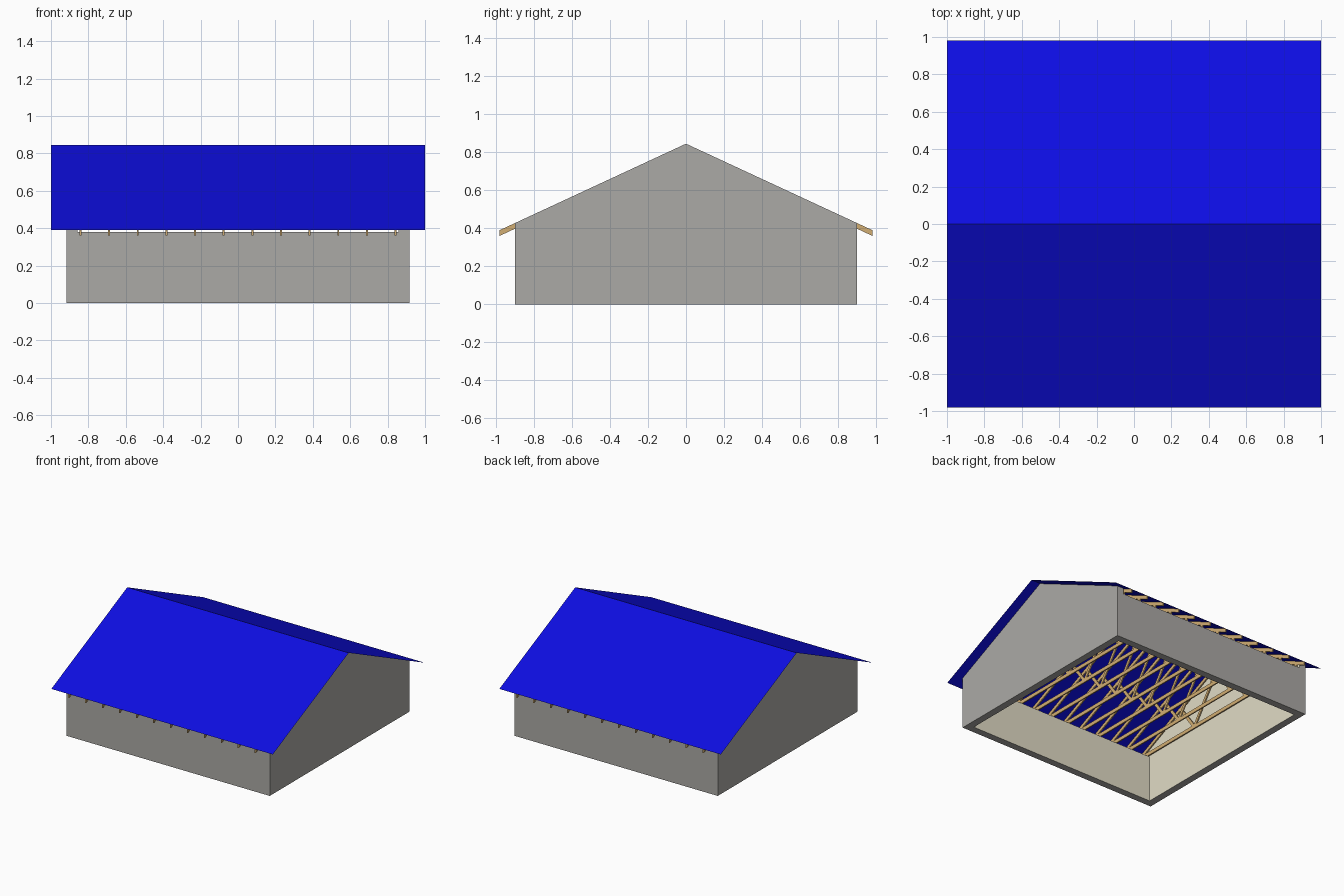
import bpy, bmesh
from mathutils import Vector

if "Cube" in bpy.data.objects:
    bpy.data.objects.remove(bpy.data.objects["Cube"])

# Main dimensions
WX, WY, WT = 0.917, 0.90, 0.059      # outer half sizes and wall thickness
RIDGE, SLOPE = 0.845, 0.464          # roof line
EAVE_Y, ROOF_X = 0.98, 1.0
PLATE_Z = 0.38                       # top of the low walls
TRUSS_W, DEPTH = 0.010, 0.030


def roof_z(y):
    return RIDGE - SLOPE * abs(y)


def material(name, rgb):
    m = bpy.data.materials.new(name)
    m.diffuse_color = (*rgb, 1)
    m.use_nodes = True
    m.node_tree.nodes["Principled BSDF"].inputs["Base Color"].default_value = m.diffuse_color
    return m


GREY = material("grey_wall", (0.41, 0.40, 0.38))
CREAM = material("cream_interior", (0.75, 0.71, 0.56))
BLUE = material("blue_roof", (0.004, 0.004, 0.75))
WOOD = material("timber", (0.64, 0.42, 0.17))


def extrude_x(bm, profile, x0, x1):
    """Prism from a (y, z) outline, running from x0 to x1."""
    face = bm.faces.new([bm.verts.new((x0, y, z)) for y, z in profile])
    res = bmesh.ops.extrude_face_region(bm, geom=[face])
    verts = [g for g in res["geom"] if isinstance(g, bmesh.types.BMVert)]
    bmesh.ops.translate(bm, verts=verts, vec=(x1 - x0, 0, 0))


def finish(bm, name, *mats):
    bmesh.ops.recalc_face_normals(bm, faces=bm.faces)
    me = bpy.data.meshes.new(name)
    bm.to_mesh(me)
    bm.free()
    for m in mats:
        me.materials.append(m)
    ob = bpy.data.objects.new(name, me)
    bpy.context.collection.objects.link(ob)
    return ob


def paint_inside(ob):
    """Vertical faces that look towards the centre are cream."""
    for p in ob.data.polygons:
        n, c = p.normal, p.center
        if abs(n.z) < 0.1 and n.x * c.x + n.y * c.y < -0.1:
            p.material_index = 1


# Gable walls
gable = [(-WY, 0), (WY, 0), (WY, roof_z(WY)), (0, RIDGE), (-WY, roof_z(WY))]
for side, s in (("left", -1), ("right", 1)):
    bm = bmesh.new()
    extrude_x(bm, gable, s * (WX - WT), s * WX)
    paint_inside(finish(bm, side + "_gable_wall", GREY, CREAM))

# Low walls under the eaves
for side, s in (("front", -1), ("back", 1)):
    bm = bmesh.new()
    a, b = s * (WY - WT), s * WY
    extrude_x(bm, [(a, 0), (b, 0), (b, PLATE_Z), (a, PLATE_Z)], -WX + WT, WX - WT)
    paint_inside(finish(bm, side + "_eave_wall", GREY, CREAM))

# Roof: thin sheet, just clear of the timbers
bm = bmesh.new()
rows = [[bm.verts.new((x, y, roof_z(y) + 0.001)) for x in (-ROOF_X, ROOF_X)]
        for y in (-EAVE_Y, 0, EAVE_Y)]
for r0, r1 in zip(rows, rows[1:]):
    bm.faces.new((r0[0], r0[1], r1[1], r1[0]))
roof = finish(bm, "roof", BLUE)
if roof.data.polygons[0].normal.z < 0:
    roof.data.flip_normals()


def web(p, q, t=0.024):
    """Outline of a straight brace between two (y, z) points."""
    p, q = Vector(p), Vector(q)
    d = (q - p).normalized() * (t / 2)
    n = Vector((-d.y, d.x))
    return [p + n, q + n, q - n, p - n]


# Trusses: rafters, tie beam and W-shaped braces
beam_end = WY - 0.005
outlines = [[(-beam_end, PLATE_Z), (beam_end, PLATE_Z),
             (beam_end, PLATE_Z + DEPTH), (-beam_end, PLATE_Z + DEPTH)]]
for s in (-1, 1):
    outlines.append([(0, RIDGE), (s * EAVE_Y, roof_z(EAVE_Y)),
                     (s * EAVE_Y, roof_z(EAVE_Y) - DEPTH), (0, RIDGE - DEPTH)])
    low = (s * 0.30, PLATE_Z + DEPTH / 2)
    outlines.append(web(low, (s * 0.012, RIDGE - DEPTH)))
    outlines.append(web(low, (s * 0.46, roof_z(0.46) - DEPTH / 2)))

for i in range(12):
    x = -0.842 + i * 1.684 / 11
    bm = bmesh.new()
    for o in outlines:
        extrude_x(bm, o, x - TRUSS_W / 2, x + TRUSS_W / 2)
    finish(bm, f"truss_{i + 1}", WOOD)
